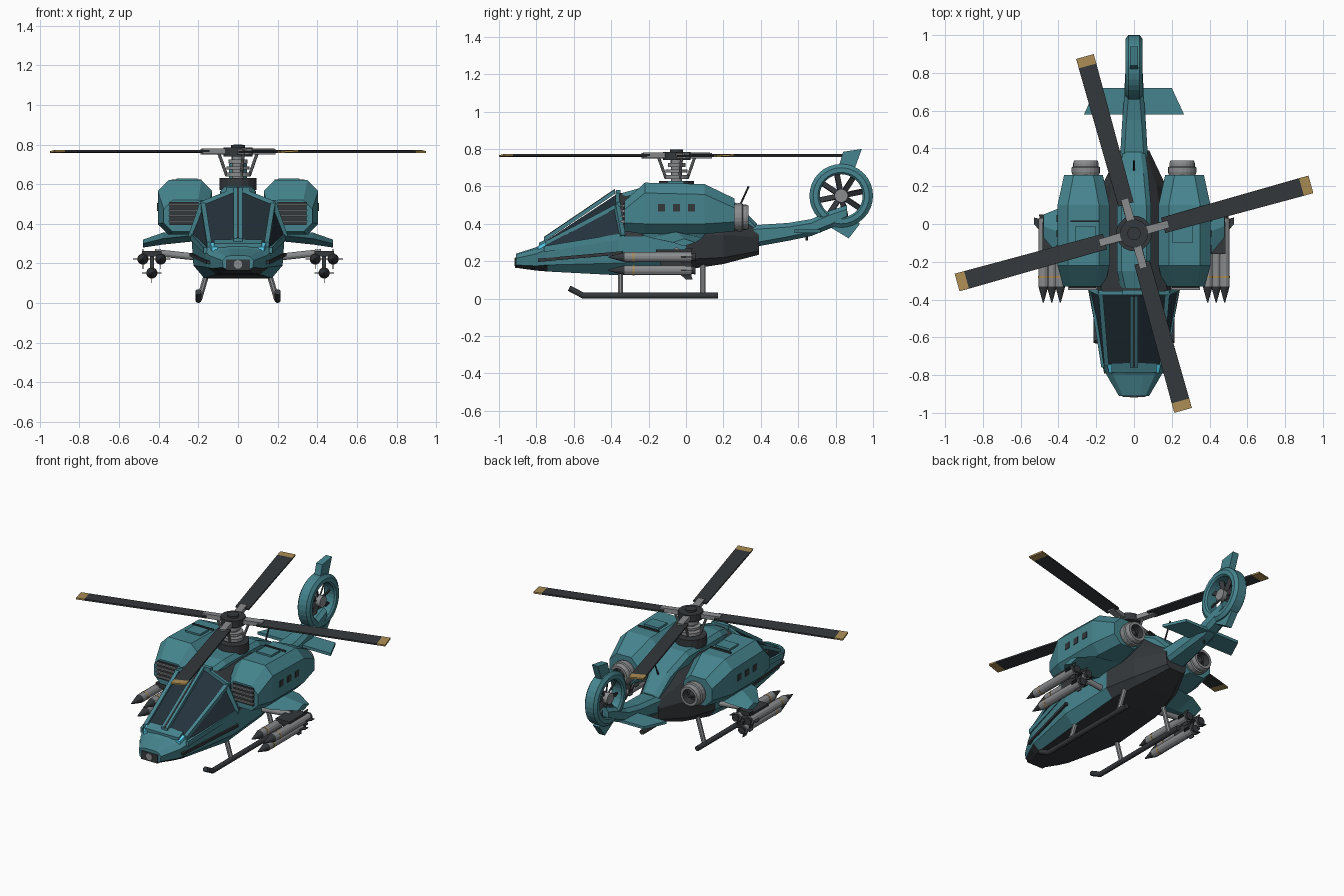
import bpy, bmesh, math
from mathutils import Vector, Matrix

if "Cube" in bpy.data.objects:
    bpy.data.objects.remove(bpy.data.objects["Cube"])


def material(name, *rgb):
    m = bpy.data.materials.new(name)
    m.diffuse_color = (*rgb, 1)
    m.use_nodes = True
    m.node_tree.nodes["Principled BSDF"].inputs["Base Color"].default_value = m.diffuse_color
    return m


TEAL = material("teal", 0.06, 0.23, 0.27)
DARK = material("charcoal", 0.035, 0.04, 0.045)
GLASS = material("glass", 0.018, 0.032, 0.045)
GREY = material("metal", 0.25, 0.26, 0.27)
GOLD = material("ochre", 0.42, 0.27, 0.09)
CYAN = material("lamp", 0.1, 0.65, 0.9)


def build(name, verts, faces, *mats, pick=None):
    bm = bmesh.new()
    vs = [bm.verts.new(v) for v in verts]
    for f in faces:
        bm.faces.new([vs[i] for i in f])
    bmesh.ops.recalc_face_normals(bm, faces=bm.faces)
    bm.normal_update()
    if pick:
        for f in bm.faces:
            f.material_index = pick(f.calc_center_median(), f.normal)
    me = bpy.data.meshes.new(name)
    bm.to_mesh(me)
    bm.free()
    for m in mats:
        me.materials.append(m)
    ob = bpy.data.objects.new(name, me)
    bpy.context.collection.objects.link(ob)
    return ob


def loft(name, rings, *mats, pick=None, closed=False):
    n, k = len(rings[0]), len(rings)
    faces = [(i * n + j, i * n + (j + 1) % n, (i + 1) % k * n + (j + 1) % n, (i + 1) % k * n + j)
             for i in range(k if closed else k - 1) for j in range(n)]
    if not closed:
        faces += [tuple(range(n)), tuple(range((k - 1) * n, k * n))]
    return build(name, [v for r in rings for v in r], faces, *mats, pick=pick)


def box(name, lo, hi, mat):
    (a, b, c), (d, e, f) = lo, hi
    return loft(name, [[(x, b, c), (x, e, c), (x, e, f), (x, b, f)] for x in (a, d)], mat)


def rod(name, a, b, r, mat, r2=None, n=12):
    """Round (or square, n=4) bar or cone between two points."""
    a, b = Vector(a), Vector(b)
    q = (b - a).to_track_quat('Z', 'Y')
    ring = lambda p, rr: [p + q @ Vector((rr * math.cos(t), rr * math.sin(t), 0))
                          for t in [(i + .5) * math.tau / n for i in range(n)]]
    return loft(name, [ring(a, r), ring(b, r if r2 is None else r2)], mat)


def octagon(y, x0, x1, z0, z1, c, s=1):
    pts = [(x0 + c, z0), (x1 - c, z0), (x1, z0 + c), (x1, z1 - c),
           (x1 - c, z1), (x0 + c, z1), (x0, z1 - c), (x0, z0 + c)]
    return [(s * x, y, z) for x, z in pts]


def beam(name, a, b, w, h, mat):
    up = Vector((0, 0, h))
    a, b, side = Vector(a), Vector(b), Vector((w, 0, 0))
    return loft(name, [[p - side - up, p + side - up, p + side + up, p - side + up] for p in (a, b)], mat)


# fuselage: half sections belly -> chine -> sill -> shoulder -> roof
hull = [
    (-.91, (.05, .165), (.075, .18), (.08, .215), (.06, .235), (.035, .24)),
    (-.80, (.09, .15), (.13, .175), (.145, .24), (.11, .265), (.05, .275)),
    (-.74, (.11, .145), (.155, .18), (.17, .265), (.14, .295), (.03, .315)),
    (-.36, (.17, .125), (.225, .19), (.235, .33), (.175, .50), (.03, .565)),
    (0, (.17, .155), (.215, .21), (.21, .34), (.15, .5), (.06, .57)),
    (.2, (.12, .185), (.16, .22), (.17, .34), (.12, .45), (.06, .53)),
    (.39, (.05, .235), (.07, .255), (.08, .33), (.06, .36), (.04, .38))]
rings = [[(x, s[0], z) for x, z in s[1:]] + [(-x, s[0], z) for x, z in reversed(s[1:])] for s in hull]


def hull_paint(c, n):
    if n.z < -.75 or c.y > .05:
        return 1
    if -.74 < c.y < -.36 and c.z > .33:
        return 2
    return 1 if c.y > -.36 and n.z > .3 else 0


loft("fuselage", rings, TEAL, DARK, GLASS, pick=hull_paint)

# canopy frame, nose details
beam("canopy_center_frame", (0, -.76, .315), (0, -.38, .572), .022, .012, TEAL)
beam("canopy_center_seam", (0, -.76, .324), (0, -.38, .581), .005, .006, DARK)
beam("canopy_crossbar", (0, -.785, .29), (0, -.735, .312), .12, .01, TEAL)
box("nose_sensor", (-.06, -.915, .165), (.06, -.88, .22), DARK)
rod("nose_camera", (0, -.918, .195), (0, -.88, .195), .022, GREY)

# centre pylon cowling on the roof
loft("roof_cowling", [octagon(y, -w, w, .3, z, .025) for y, w, z in
     ((-.34, .07, .565), (-.25, .09, .59), (.1, .09, .585), (.27, .075, .51), (.38, .06, .40))], TEAL)
rod("antenna", (0, .28, .48), (0, .335, .60), .005, DARK, n=6)

for s, side in ((1, "right"), (-1, "left")):
    # canopy side frames, lower trim, lamps
    beam(side + "_canopy_frame", (s * .145, -.75, .295), (s * .178, -.35, .507), .012, .012, TEAL)
    beam(side + "_canopy_roof_frame", (s * .03, -.375, .568), (s * .03, -.35, .568), .03, .014, TEAL)
    rod(side + "_canopy_rear_frame", (s * .03, -.365, .565), (s * .18, -.365, .505), .015, TEAL, n=4)
    rod(side + "_door_pillar", (s * .178, -.37, .5), (s * .235, -.34, .335), .018, TEAL, n=4)
    beam(side + "_cockpit_sill", (s * .165, -.76, .265), (s * .232, -.33, .335), .008, .016, TEAL)
    rod(side + "_lower_trim", (s * .15, -.79, .205), (s * .236, -.34, .245), .012, DARK, n=4)
    beam(side + "_nose_lamp", (s * .118, -.79, .272), (s * .128, -.745, .295), .014, .01, CYAN)

    # engine nacelle
    prof = [(-.33, .155, .375, .36, .52, .045), (-.22, .13, .405, .345, .62, .055),
            (.1, .13, .405, .345, .612, .055), (.26, .165, .37, .36, .535, .05)]
    loft(side + "_engine_nacelle", [octagon(*p, s) for p in prof], TEAL)
    box(side + "_intake", (s * .20, -.338, .395), (s * .345, -.32, .51), DARK)
    for i in range(4):
        z = .408 + i * .028
        box(side + "_intake_slat", (s * .195, -.35, z), (s * .35, -.33, z + .009), GREY)
    for i in range(3):
        y = -.15 + i * .08
        box(side + "_nacelle_vent", (s * .395, y, .465), (s * .409, y + .038, .505), DARK)
    # raised access hatch and panel seams
    box(side + "_top_hatch", (s * .205, -.10, .61), (s * .31, -.01, .628), TEAL)
    box(side + "_top_hatch_seam", (s * .185, .01, .61), (s * .335, .018, .624), DARK)
    # exhaust: lathed nozzle with a hollow centre
    outline = [(.25, .068), (.275, .075), (.30, .075), (.305, .068), (.32, .068), (.335, .062),
               (.335, .045), (.29, .04), (.29, .001), (.25, .001)]
    loft(side + "_exhaust", [[(s * .255 + r * math.cos(t), y, .435 + r * math.sin(t)) for y, r in outline]
         for t in [i * math.tau / 20 for i in range(20)]], GREY, DARK, closed=True,
         pick=lambda c, n: int(c.y > .285 and math.hypot(c.x - s * .255, c.z - .435) < .052))
    rod(side + "_exhaust_plug", (s * .255, .28, .435), (s * .255, .33, .435), .025, DARK, .012)

    # stub wing
    loft(side + "_stub_wing", [[(s * x, a, t), (s * x, (a + b) / 2, t + h), (s * x, b, t), (s * x, (a + b) / 2, t - h)]
         for x, a, b, t, h in ((.19, -.25, .10, .345, .03), (.38, -.19, .09, .325, .03), (.48, -.07, .05, .30, .02))], TEAL)

    # weapon rack and three missiles
    rod(side + "_rack_arm", (s * .19, -.05, .23), (s * .42, -.05, .255), .018, GREY)
    box(side + "_rack_beam", (s * .385, -.16, .235), (s * .485, .01, .262), DARK)
    box(side + "_rack_drop", (s * .425, -.14, .16), (s * .445, -.01, .26), DARK)
    for x, z in ((.39, .222), (.48, .222), (.435, .152)):
        x *= s
        rod(side + "_missile_body", (x, -.33, z), (x, .03, z), .027, GREY)
        rod(side + "_missile_nose", (x, -.33, z), (x, -.415, z), .027, DARK, .003)
        rod(side + "_missile_band", (x, -.285, z), (x, -.275, z), .0285, GOLD)
        rod(side + "_missile_nozzle", (x, .03, z), (x, .05, z), .02, DARK, .024)
        for dx, dz in ((1, 0), (-1, 0), (0, 1), (0, -1)):
            p = [(.015, -.04), (.05, 0), (.05, .035), (.015, .025)]
            loft(side + "_missile_fin", [[(x + dx * r + dz * o, y, z + dz * r + dx * o) for r, y in p]
                 for o in (-.002, .002)], DARK)

    # landing skid
    rod(side + "_skid", (s * .2, -.555, .0165), (s * .2, .17, .0165), .016, DARK)
    rod(side + "_skid_toe", (s * .2, -.55, .0165), (s * .2, -.625, .056), .016, DARK)
    for y in (-.35, .09):
        rod(side + "_skid_strut", (s * .195, y, .02), (s * .145, y, .19), .015, GREY, n=8)

    # stabiliser
    loft(side + "_stabiliser", [[(s * x, y, z) for x, y in ((0, .58), (.265, .58), (.2, .72), (0, .72))]
         for z in (.352, .37)], TEAL)

# tail boom
loft("tail_boom", [octagon(y, -w, w, a, b, .022) for y, w, a, b in
     ((.33, .075, .27, .39), (.55, .062, .31, .405), (.67, .052, .335, .425), (.77, .048, .375, .47), (.86, .042, .42, .50))], TEAL)
rod("tail_probe", (0, .645, .36), (0, .645, .31), .006, DARK, n=6)

# shrouded tail fan
FY, FZ = .83, .55
shroud = [(-.045, .15), (-.03, .17), (.03, .17), (.045, .15), (.045, .125), (.035, .115), (-.035, .115), (-.045, .125)]
loft("fan_shroud", [[(x, FY + r * math.cos(t), FZ + r * math.sin(t)) for x, r in shroud]
     for t in [i * math.tau / 32 for i in range(32)]], TEAL, closed=True)
rod("fan_hub", (-.035, FY, FZ), (.035, FY, FZ), .036, GREY, n=16)
for i in range(8):
    t = i * math.tau / 8 + .2
    blade = box("fan_blade", (-.004, .03, -.015), (.004, .116, .015), DARK)
    blade.matrix_world = Matrix.Translation((0, FY, FZ)) @ Matrix.Rotation(t, 4, 'X') @ Matrix.Rotation(.5, 4, 'Y')
for name, fin in (("upper_fin", ((.815, .70), (.84, .785), (.94, .80), (.90, .69))),
                  ("lower_fin", ((.74, .40), (.87, .322), (.93, .40), (.90, .42)))):
    loft(name, [[(x, y, z) for y, z in fin] for x in (-.022, .022)], TEAL)

# rotor mast
M = -.05
for name, z0, z1, r, mat in (("mast_base", .57, .63, .095, DARK), ("mast_shaft", .62, .77, .03, GREY),
                             ("lower_swashplate", .64, .66, .065, GREY), ("upper_swashplate", .675, .69, .06, GREY),
                             ("mast_collar", .705, .725, .048, GREY), ("rotor_hub", .74, .785, .075, DARK),
                             ("hub_cap", .785, .797, .035, DARK)):
    rod(name, (0, M, z0), (0, M, z1), r, mat, n=16)

# four rotor blades with grips, tips and pitch links
for i in range(4):
    turn = Matrix.Translation((0, M, .765)) @ Matrix.Rotation(math.radians(15.5 + 90 * i), 4, 'Z')
    plan = lambda a, b, wa, wb, t: [[(x, -w, -t), (x, w, -t), (x, w, t), (x, -w, t)] for x, w in ((a, wa), (b, wb))]
    parts = [loft("blade_grip", plan(.06, .19, .022, .02, .014), GREY),
             loft("rotor_blade", plan(.16, .92, .042, .048, .005), DARK),
             loft("blade_tip", plan(.92, .972, .048, .048, .005), GOLD)]
    for p in parts:
        p.matrix_world = turn @ Matrix.Rotation(.06, 4, 'X')
    rod("pitch_link", (.06, 0, -.12), (.1, 0, -.01), .008, GREY, n=8).matrix_world = turn
